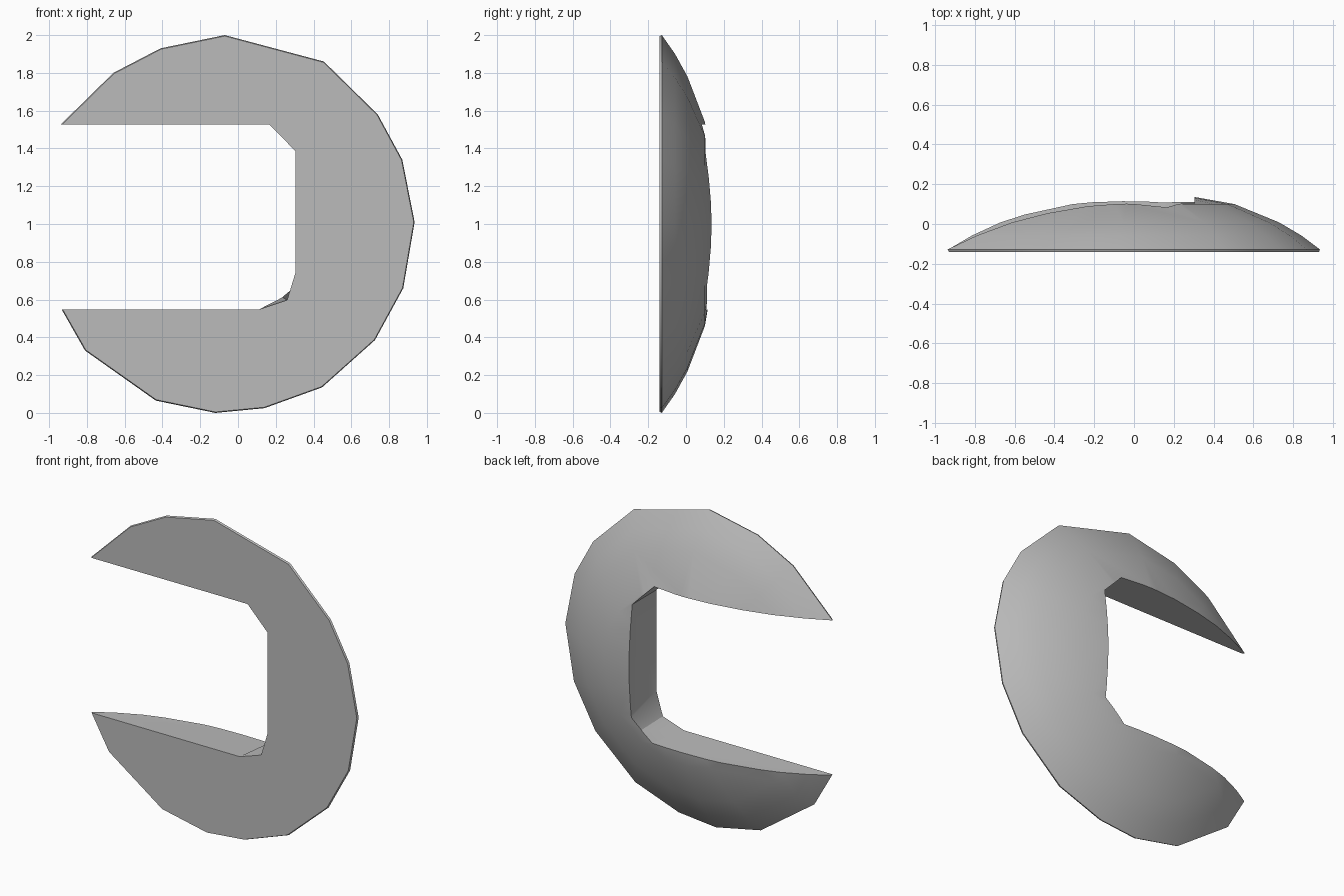
import bpy
import bmesh

cube = bpy.data.objects.get("Cube")
if cube:
    bpy.data.objects.remove(cube, do_unlink=True)

# Plain grey finish
grey = bpy.data.materials.new("plain grey")
grey.use_nodes = True
colour = (0.5, 0.5, 0.5, 1)
grey.diffuse_color = colour
grey.node_tree.nodes["Principled BSDF"].inputs["Base Color"].default_value = colour


def loft(name, rings):
    """Solid through closed rings of equal point count, capped at both ends."""
    bm = bmesh.new()
    loops = [[bm.verts.new(p) for p in ring] for ring in rings]
    count = len(loops[0])
    for a, b in zip(loops, loops[1:]):
        for i in range(count):
            j = (i + 1) % count
            bm.faces.new((a[i], a[j], b[j], b[i]))
    bm.faces.new(loops[0])
    bm.faces.new(loops[-1])
    bmesh.ops.recalc_face_normals(bm, faces=bm.faces)
    mesh = bpy.data.meshes.new(name)
    bm.to_mesh(mesh)
    bm.free()
    mesh.materials.append(grey)
    obj = bpy.data.objects.new(name, mesh)
    bpy.context.collection.objects.link(obj)
    return obj


# Domed disc: uneven round outline, flat front, shallow dome at the back
outline = [(-1.03, 1.437), (-.66, 1.8), (-.41, 1.93), (-.07, 2), (.455, 1.86),
           (.74, 1.58), (.87, 1.34), (.935, 1.01), (.875, .66), (.725, .385),
           (.445, .135), (.14, .025), (-.12, 0), (-.435, .065), (-.81, .33),
           (-1, .664), (-1.04, 1.05)]
dome = [(.995, -.14), (1, -.128), (.9, -.058), (.78, .008), (.54, .1),
        (.3, .14), (.08, .15)]
disc = loft("open_ring", [[(x * s, y, 1 + (z - 1) * s) for x, z in outline]
                          for s, y in dome])

# Slot opening to one side, with a blunter lower corner at the back
upper = [(-1.5, 1.528), (.165, 1.528), (.305, 1.385)]
front_corner = [(.305, .745), (.26, .597), (.11, .547)]
back_corner = [(.305, .67), (.235, .612), (.16, .547)]
end = [(-1.5, .547)]
slot_rings = []
for y, corner in ((-.4, front_corner), (-.14, front_corner),
                  (.115, back_corner), (.4, back_corner)):
    slot_rings.append([(x, y, z) for x, z in upper + corner + end])
slot = loft("slot_cutter", slot_rings)
slot.hide_render = True

bpy.context.view_layer.objects.active = disc
disc.select_set(True)
cut = disc.modifiers.new("slot", "BOOLEAN")
cut.operation = "DIFFERENCE"
cut.solver = "EXACT"
cut.object = slot
bpy.ops.object.modifier_apply(modifier=cut.name)
bpy.data.objects.remove(slot, do_unlink=True)

bpy.ops.object.shade_smooth_by_angle(angle=0.52)
